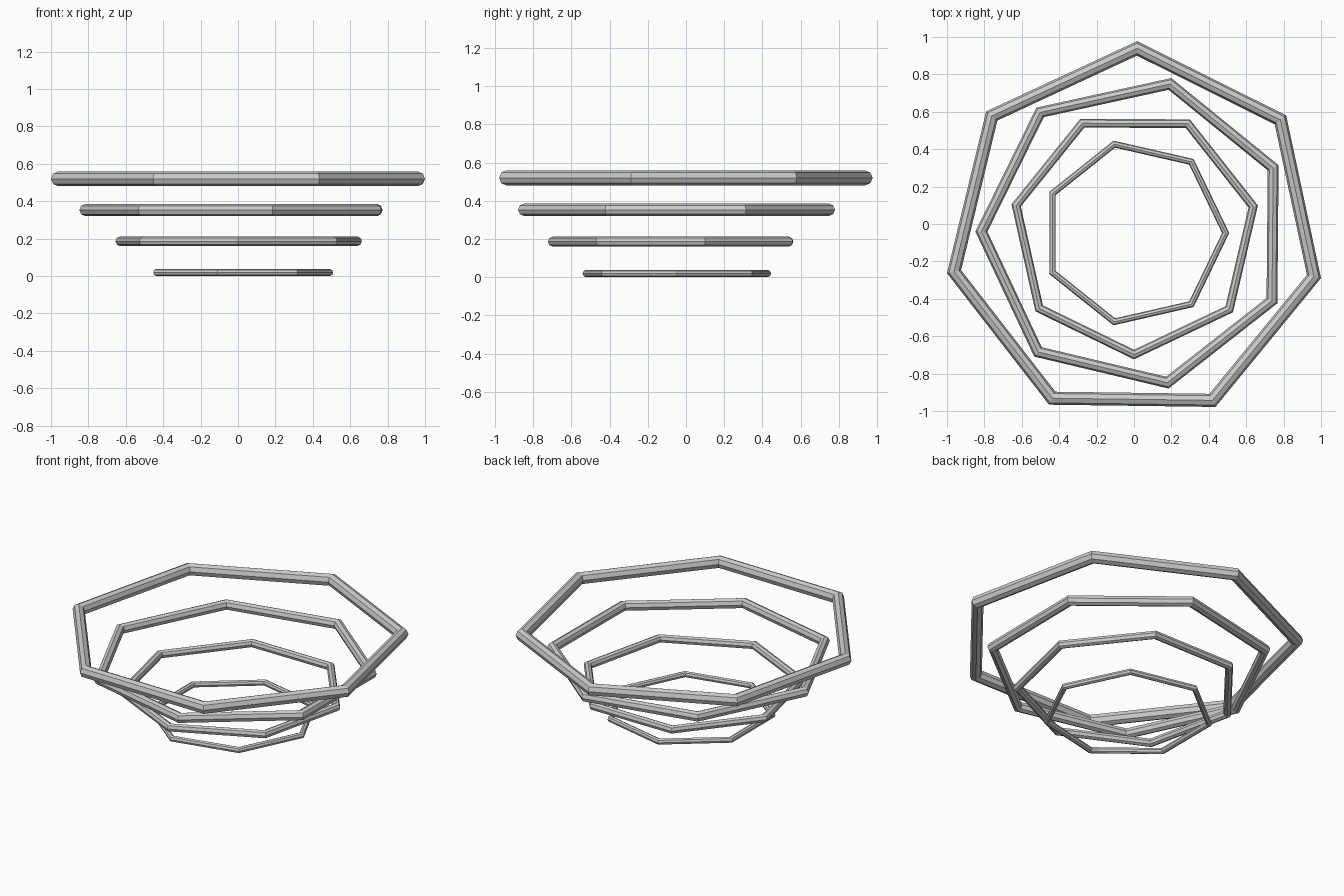
import bpy
from math import radians

if "Cube" in bpy.data.objects:
    bpy.data.objects.remove(bpy.data.objects["Cube"])

SIDES = 7
CENTRE = (0.003, -0.048)

# Stacked seven-sided hoops, each wider, thicker and twisted a little further
for i in range(4):
    tube = 0.0192 + 0.0065 * i
    ring = (0.487, 0.65, 0.819, 0.987)[i]
    bpy.ops.mesh.primitive_torus_add(
        major_segments=SIDES, minor_segments=8,
        major_radius=ring, minor_radius=tube,
        location=(*CENTRE, 0.0192 + 0.1669 * i),
        rotation=(0, 0, radians(12.6 * i)))
    hoop = bpy.context.object
    hoop.name = f"hoop_{i + 1}"
    for p in hoop.data.polygons:
        p.use_smooth = False
